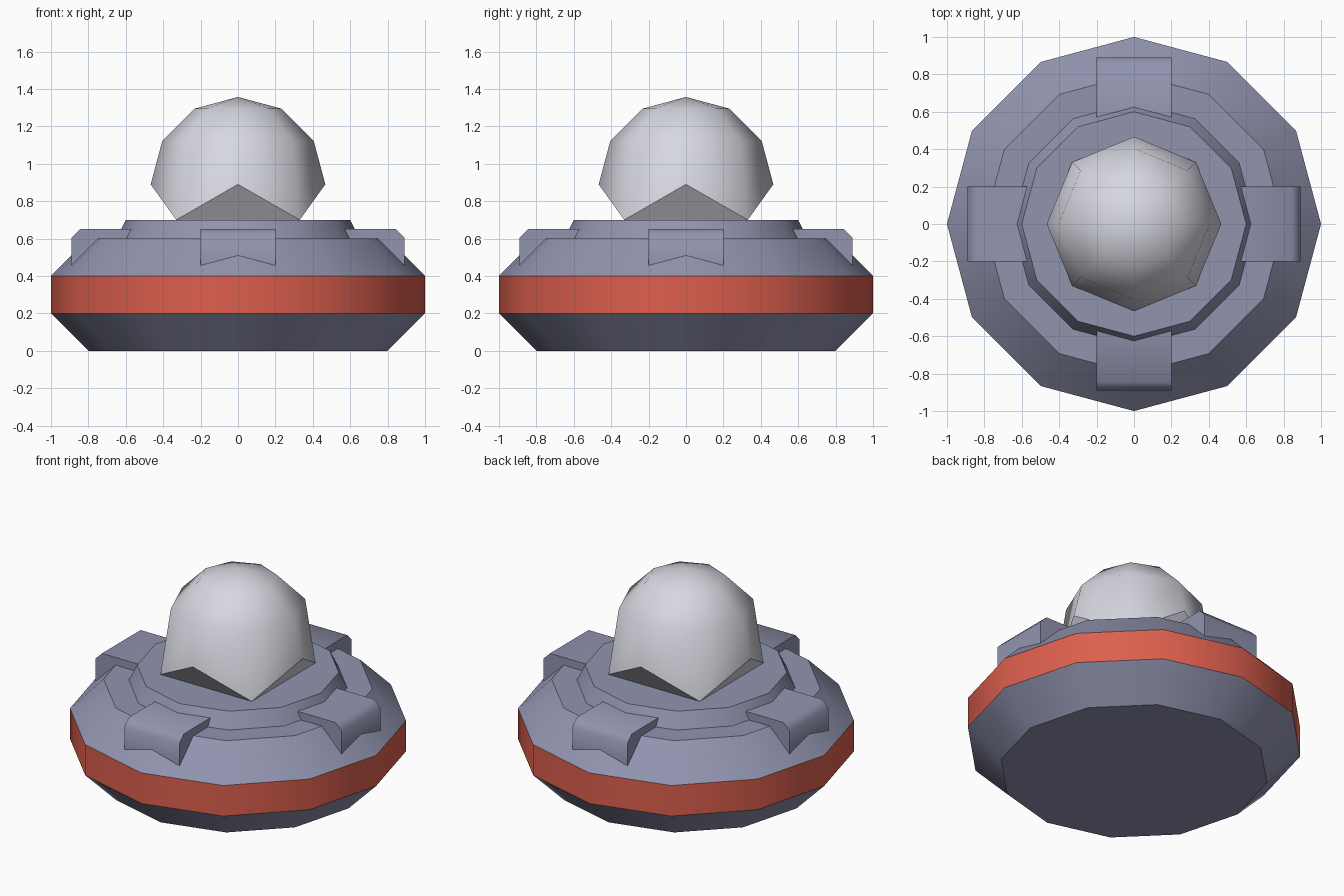
import bpy, bmesh, math

if "Cube" in bpy.data.objects:
    bpy.data.objects.remove(bpy.data.objects["Cube"])


def material(name, rgb):
    m = bpy.data.materials.new(name)
    m.diffuse_color = (*rgb, 1)
    m.use_nodes = True
    m.node_tree.nodes["Principled BSDF"].inputs["Base Color"].default_value = m.diffuse_color
    return m


hull_mat = material("blue grey metal", (0.285, 0.295, 0.43))
band_mat = material("orange red", (0.72, 0.115, 0.075))
dome_mat = material("pale grey", (0.68, 0.68, 0.75))


def finish(name, bm, mats, angle):
    bmesh.ops.recalc_face_normals(bm, faces=bm.faces)
    me = bpy.data.meshes.new(name)
    bm.to_mesh(me)
    bm.free()
    for m in mats:
        me.materials.append(m)
    ob = bpy.data.objects.new(name, me)
    bpy.context.collection.objects.link(ob)
    bpy.ops.object.select_all(action='DESELECT')
    ob.select_set(True)
    bpy.context.view_layer.objects.active = ob
    bpy.ops.object.shade_smooth_by_angle(angle=math.radians(angle))
    return ob


def ring(bm, n, r, z):
    return [bm.verts.new((r * math.cos(2 * math.pi * i / n),
                          r * math.sin(2 * math.pi * i / n), z)) for i in range(n)]


def bridge(bm, a, b):
    n = len(a)
    for i in range(n):
        j = (i + 1) % n
        bm.faces.new((a[i], a[j], b[j], b[i]))


# Twelve-sided hull with coloured rim band
bm = bmesh.new()
profile = [(0.8, 0), (1, 0.2), (1, 0.4), (0.8, 0.6), (0.65, 0.6), (0.6, 0.7)]
rings = [ring(bm, 12, r, z) for r, z in profile]
for a, b in zip(rings, rings[1:]):
    bridge(bm, a, b)
bm.faces.new(rings[0])
bm.faces.new(rings[-1])
for f in bm.faces:
    if 0.25 < f.calc_center_median().z < 0.35:
        f.material_index = 1
finish("hull", bm, [hull_mat, band_mat], 40)

# Eight-sided dome, its diagonal rim corners pulled down to a square foot
bm = bmesh.new()
R, zc = 0.467, 0.89
rings = [ring(bm, 8, R * math.cos(t), zc + R * math.sin(t))
         for t in (0, math.pi / 6, math.pi / 3)]
for v in rings[0][1::2]:
    v.co.z = 0.7
for a, b in zip(rings, rings[1:]):
    bridge(bm, a, b)
top = bm.verts.new((0, 0, zc + R))
rim = rings[0]
for i in range(8):
    bm.faces.new((rings[2][i], rings[2][(i + 1) % 8], top))
for i in range(0, 8, 2):
    bm.faces.new((rim[i - 1], rim[i], rim[i + 1]))
bm.faces.new(rim[1::2])
finish("dome", bm, [dome_mat], 50)

# Four chamfered blocks around the deck
section = [(0.5, 0.45), (0.5, 0.65), (0.845, 0.65), (0.89, 0.605), (0.89, 0.45)]
for k, side in enumerate(("right", "back", "left", "front")):
    bm = bmesh.new()
    ends = [[bm.verts.new((x, y, z)) for x, z in section] for y in (-0.2, 0.2)]
    bridge(bm, *ends)
    for e in ends:
        bm.faces.new(e)
    ob = finish(side + "_block", bm, [hull_mat], 50)
    ob.rotation_euler.z = k * math.pi / 2
